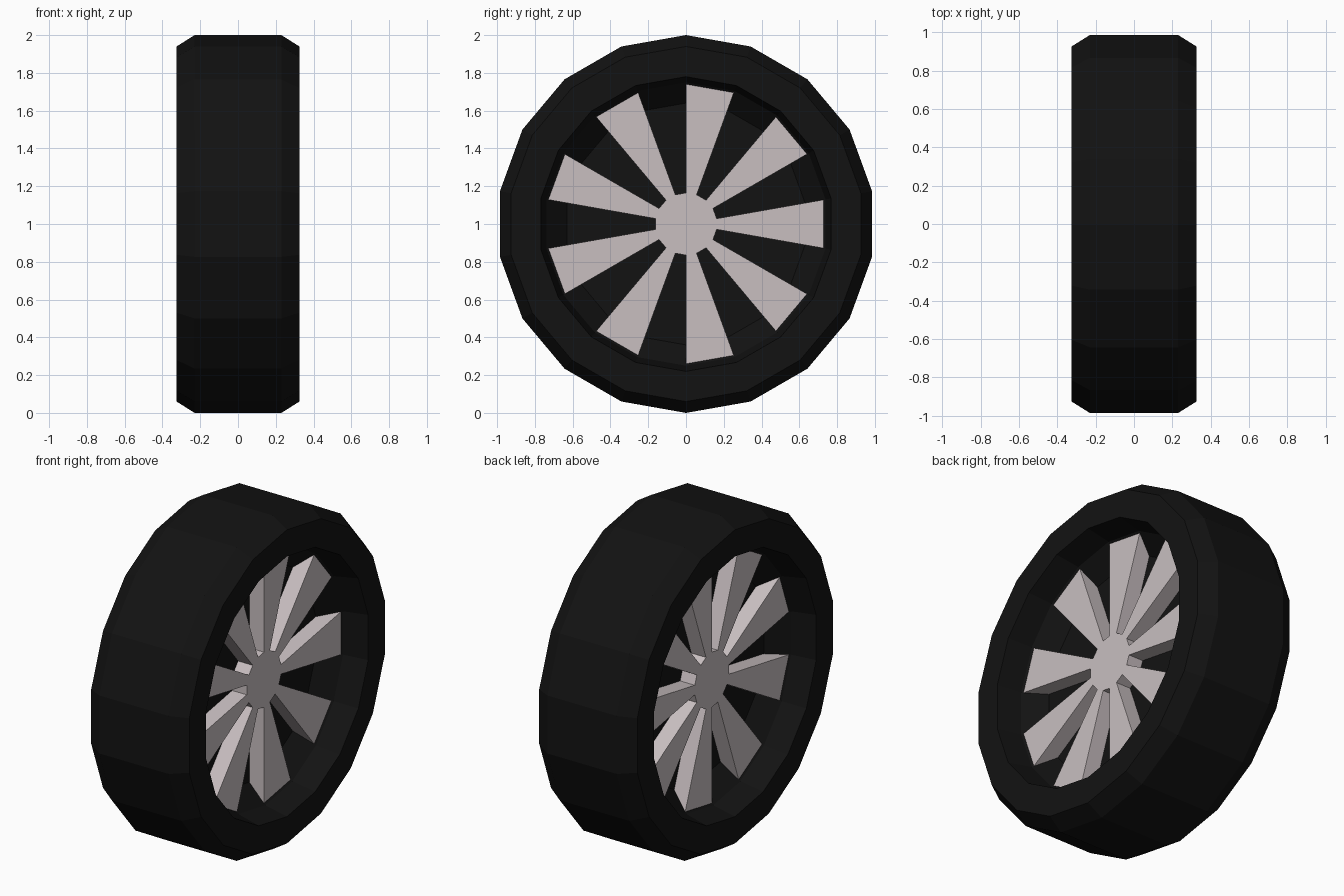
import bpy, bmesh, math

if "Cube" in bpy.data.objects:
    bpy.data.objects.remove(bpy.data.objects["Cube"])

SIDES = 18
STEP = 2 * math.pi / SIDES


def material(name, color):
    m = bpy.data.materials.new(name)
    m.diffuse_color = (*color, 1)
    m.use_nodes = True
    m.node_tree.nodes["Principled BSDF"].inputs["Base Color"].default_value = m.diffuse_color
    return m


def ring(bm, x, r):
    # 18-sided ring around the axle (x axis), axle height z = 1
    return [bm.verts.new((x, r * math.cos((i + 0.5) * STEP), 1 + r * math.sin((i + 0.5) * STEP)))
            for i in range(SIDES)]


def finish(bm, name, mat):
    bmesh.ops.recalc_face_normals(bm, faces=bm.faces[:])
    me = bpy.data.meshes.new(name)
    bm.to_mesh(me)
    bm.free()
    me.materials.append(mat)
    ob = bpy.data.objects.new(name, me)
    bpy.context.collection.objects.link(ob)
    return ob


# Tyre with dished centre: half profile (x, radius) mirrored to both sides
half = [(0.075, 0.64), (0.18, 0.75), (0.325, 0.78), (0.325, 0.94), (0.23, 1.0)]
profile = half + [(-x, r) for x, r in reversed(half)]
bm = bmesh.new()
rings = [ring(bm, x, r) for x, r in profile]
for a, b in zip(rings, rings[1:]):
    for i in range(SIDES):
        j = (i + 1) % SIDES
        bm.faces.new((a[i], a[j], b[j], b[i]))
bm.faces.new(rings[0])
bm.faces.new(rings[-1])
finish(bm, "tyre", material("rubber", (0.006, 0.006, 0.006)))

# Hub with nine wedge spokes, one on each side of the wheel
bm = bmesh.new()
hub_f, hub_b = ring(bm, 0.172, 0.165), ring(bm, 0.07, 0.165)
tip_f, tip_b = ring(bm, 0.172, 0.74), ring(bm, 0.07, 0.645)
bm.faces.new(hub_f)
bm.faces.new(hub_b)
for i in range(SIDES):
    j = (i + 1) % SIDES
    if i % 2:
        bm.faces.new((hub_f[i], hub_f[j], tip_f[j], tip_f[i]))
        bm.faces.new((hub_b[i], hub_b[j], tip_b[j], tip_b[i]))
        bm.faces.new((tip_f[i], tip_f[j], tip_b[j], tip_b[i]))
        for k in (i, j):
            bm.faces.new((hub_f[k], tip_f[k], tip_b[k], hub_b[k]))
    else:
        bm.faces.new((hub_f[i], hub_f[j], hub_b[j], hub_b[i]))
spokes = finish(bm, "hub_and_spokes", material("alloy", (0.58, 0.52, 0.53)))
spokes.modifiers.new("both_sides", 'MIRROR').use_axis = (True, False, False)
